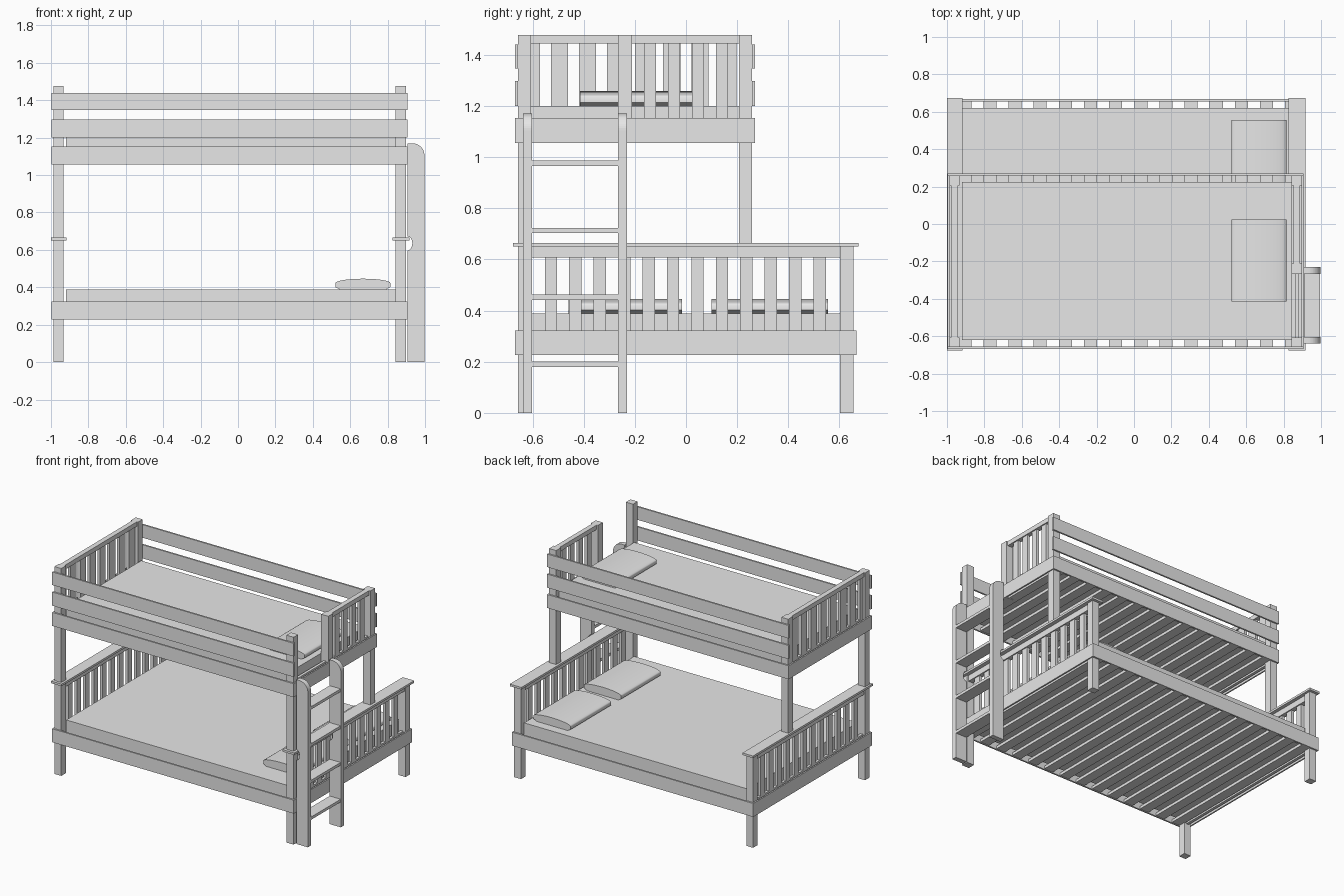
import bpy, bmesh, math

cube = bpy.data.objects.get("Cube")
if cube:
    bpy.data.objects.remove(cube, do_unlink=True)

# Single plain grey
grey = bpy.data.materials.new("plain_grey")
grey.use_nodes = True
colour = (0.8, 0.8, 0.8, 1)
grey.diffuse_color = colour
grey.node_tree.nodes["Principled BSDF"].inputs["Base Color"].default_value = colour


def finish(name, bm):
    bmesh.ops.recalc_face_normals(bm, faces=bm.faces[:])
    mesh = bpy.data.meshes.new(name)
    bm.to_mesh(mesh)
    bm.free()
    mesh.materials.append(grey)
    ob = bpy.data.objects.new(name, mesh)
    bpy.context.collection.objects.link(ob)
    return ob


def box(name, x, y, z):
    """Box from three (low, high) ranges."""
    bm = bmesh.new()
    bmesh.ops.create_cube(bm, size=1)
    for v in bm.verts:
        v.co = [r[0] + (c + 0.5) * (r[1] - r[0]) for c, r in zip(v.co, (x, y, z))]
    return finish(name, bm)


def extrude_y(name, profile, y):
    """Extrude an x-z outline between two y values."""
    bm = bmesh.new()
    face = bm.faces.new([bm.verts.new((px, y[0], pz)) for px, pz in profile])
    out = bmesh.ops.extrude_face_region(bm, geom=[face])
    for v in out["geom"]:
        if isinstance(v, bmesh.types.BMVert):
            v.co.y = y[1]
    return finish(name, bm)


def arc(cx, cz, rx, rz, a0, a1, n=12):
    angles = [math.radians(a0 + (a1 - a0) * i / n) for i in range(n + 1)]
    return [(cx + rx * math.cos(a), cz + rz * math.sin(a)) for a in angles]


def rows(name, x, start, step, width, count, z):
    """Upright slats repeated along y."""
    for i in range(count):
        y = start + i * step
        box(name, x, (y, y + width), z)


RIGHT, LEFT = (-0.987, -0.933), (0.842, 0.898)
FRONT, BACK, MIDDLE = (-0.657, -0.606), (0.603, 0.654), (0.207, 0.259)
LOW_Z, HIGH_Z = (0.227, 0.323), (1.056, 1.152)

# Posts, end boards and end slats
for side, x, cap_x, board_x in (
        ("right", RIGHT, (-1.0, -0.917), (-0.997, -0.987)),
        ("left", LEFT, (0.826, 0.917), (0.896, 0.906))):
    mid = sum(x) / 2
    thin = (mid - 0.01, mid + 0.01)
    bar = (mid - 0.018, mid + 0.018)
    box(side + "_front_post", x, FRONT, (0, 1.477))
    box(side + "_back_leg", x, BACK, (0, 0.652))
    box(side + "_upper_back_post", x, MIDDLE, (0.665, 1.477))
    box(side + "_lower_end_cap", cap_x, (-0.676, 0.674), (0.65, 0.665))
    box(side + "_lower_end_header", bar, (-0.65, 0.65), (0.608, 0.652))
    box(side + "_lower_end_board", board_x, (-0.667, 0.667), LOW_Z)
    box(side + "_upper_end_board", board_x, (-0.668, 0.27), HIGH_Z)
    box(side + "_lower_inner_board", thin, (-0.61, 0.61), LOW_Z)
    box(side + "_upper_inner_board", thin, (-0.61, 0.21), HIGH_Z)
    rows(side + "_lower_end_slat", thin, -0.552, 0.0955, 0.048, 12, (0.3, 0.62))
    if side == "right":
        box("right_upper_header", bar, (-0.61, 0.21), (1.445, 1.477))
        rows("right_upper_slat", thin, -0.638, 0.1098, 0.067, 8, (1.1, 1.45))
    else:
        box("left_gate_post", x, (-0.266, -0.211), (1.056, 1.477))
        box("left_upper_header", bar, (-0.22, 0.21), (1.445, 1.477))
        rows("left_upper_slat", thin, -0.164, 0.094, 0.047, 4, (1.1, 1.45))

# Long side rails and guard rails
length = (-0.997, 0.906)
for name, y in (("front", (-0.668, -0.656)), ("back", (0.655, 0.667))):
    box(name + "_lower_rail", length, y, LOW_Z)
for name, y in (("front", (-0.668, -0.656)), ("back", (0.258, 0.27))):
    box(name + "_upper_rail", length, y, HIGH_Z)
    box(name + "_lower_guard", length, y, (1.2, 1.297))
    box(name + "_upper_guard", length, y, (1.347, 1.44))

# Mattresses and their support slats
bed_x = (-0.92, 0.842)
for name, z0, top, y in (("lower", 0.23, 0.388, 0.62), ("upper", 1.06, 1.2, 0.225)):
    box(name + "_mattress", bed_x, (-0.62, y), (z0 + 0.02, top))
    for i in range(14):
        x = -0.96 + i * 0.1345
        box(name + "_support_slat", (x + 0.02, x + 0.09), (-0.656, y + 0.035), (z0, z0 + 0.02))

# Pillows
for name, y, z in (("lower_front", (-0.46, -0.015), 0.388),
                   ("lower_back", (0.1, 0.555), 0.388),
                   ("upper", (-0.415, 0.025), 1.2)):
    outline = [(0.79, 0), (0.815, 0.014)] + arc(0.668, 0.034, 0.147, 0.024, 0, 180, 16)
    outline += [(0.522, 0.012), (0.545, 0)]
    pillow = extrude_y(name + "_pillow", [(px, pz + z) for px, pz in outline], y)
    bpy.ops.object.select_all(action="DESELECT")
    pillow.select_set(True)
    bpy.context.view_layer.objects.active = pillow
    bpy.ops.object.shade_smooth_by_angle(angle=math.radians(35))

# Ladder with rounded rails notched around the end cap
rail = [(0.906, 0), (0.997, 0)] + arc(0.932, 1.105, 0.065, 0.065, 0, 90)
rail += [(0.906, 1.17)] + arc(0.906, 0.635, 0.026, 0.038, 90, -90)
for name, y in (("front", (-0.638, -0.603)), ("back", (-0.266, -0.231))):
    extrude_y(name + "_ladder_rail", rail, y)
for z in (0.18, 0.442, 0.703, 0.966):
    box("ladder_step", (0.908, 0.995), (-0.605, -0.264), (z, z + 0.02))
